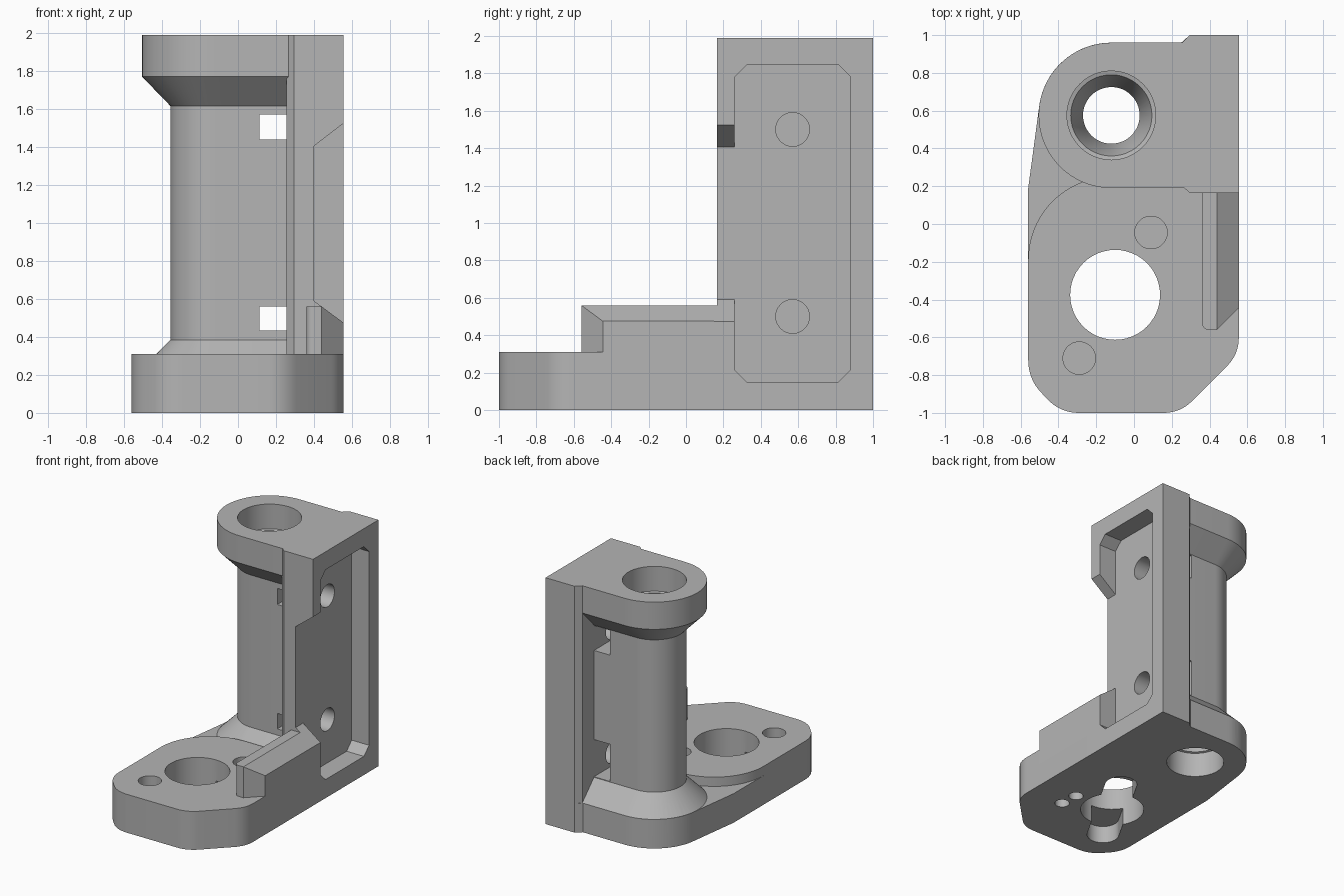
import bpy, bmesh
from math import sin, cos, radians
from mathutils import Vector

cube = bpy.data.objects.get("Cube")
if cube:
    bpy.data.objects.remove(cube, do_unlink=True)

grey = bpy.data.materials.new("plain grey")
grey.use_nodes = True
grey.diffuse_color = (0.46, 0.46, 0.46, 1)
grey.node_tree.nodes["Principled BSDF"].inputs["Base Color"].default_value = grey.diffuse_color

PILLAR = (-0.12, 0.575)
BORE = (-0.10, -0.375)
SCREWS = [(0.09, -0.045), (-0.29, -0.71)]
TOP, FLANGE, BASE = 1.99, 0.235, 0.31


def arc(centre, r, start, end, n=24):
    return [(centre[0] + r * cos(radians(start + (end - start) * i / n)),
             centre[1] + r * sin(radians(start + (end - start) * i / n))) for i in range(n + 1)]


def circle(centre, r, n=48):
    return arc(centre, r, 0, 360, n)[:-1]


def rect(a0, a1, b0, b1):
    return [(a0, b0), (a1, b0), (a1, b1), (a0, b1)]


def rounded(before, corner, after, size, n=8):
    """Curve that replaces a corner between two neighbouring points."""
    c = Vector(corner)
    p = c + (Vector(before) - c).normalized() * size
    q = c + (Vector(after) - c).normalized() * size
    return [tuple(p * (1 - t) ** 2 + c * 2 * t * (1 - t) + q * t * t)
            for t in (i / n for i in range(n + 1))]


def d_shape(r):
    """Round on the left, square where it enters the side plate."""
    cx, cy = PILLAR
    return arc(PILLAR, r, 90, 270, 32) + [(0.3, cy - r), (0.3, cy + r)]


def loft(name, sections, axis="z"):
    """Closed solid through (outline, height) sections along an axis."""
    place = {"z": lambda a, b, h: (a, b, h),
             "x": lambda a, b, h: (h, a, b),
             "y": lambda a, b, h: (b, h, a)}[axis]
    bm = bmesh.new()
    rings = [[bm.verts.new(place(a, b, h)) for a, b in pts] for pts, h in sections]
    for low, high in zip(rings, rings[1:]):
        for i in range(len(low)):
            j = (i + 1) % len(low)
            bm.faces.new((low[i], low[j], high[j], high[i]))
    bm.faces.new(rings[0][::-1])
    bm.faces.new(rings[-1])
    bmesh.ops.recalc_face_normals(bm, faces=bm.faces)
    mesh = bpy.data.meshes.new(name)
    bm.to_mesh(mesh)
    bm.free()
    mesh.materials.append(grey)
    obj = bpy.data.objects.new(name, mesh)
    bpy.context.collection.objects.link(obj)
    return obj


def prism(name, pts, low, high, axis="z"):
    return loft(name, [(pts, low), (pts, high)], axis)


def combine(target, other, operation):
    mod = target.modifiers.new(operation.lower(), "BOOLEAN")
    mod.operation, mod.solver, mod.object = operation, "EXACT", other
    bpy.context.view_layer.objects.active = target
    bpy.ops.object.modifier_apply(modifier=mod.name)
    bpy.data.objects.remove(other, do_unlink=True)


# Base: a low flange under the pillar and a thicker front pad
bl, bm_, br, rr = (-0.56, -0.82), (-0.39, -1), (0.245, -1), (0.555, -0.69)
front_edge = (rounded((-0.56, 0), bl, bm_, 0.1) + rounded(bl, bm_, br, 0.1)
              + rounded(bm_, br, rr, 0.09) + rounded(br, rr, (0.555, 0), 0.09))
body = prism("bracket_body", front_edge + [(0.555, 1), (0.295, 1), (0.25, 0.96)]
             + arc(PILLAR, 0.385, 90, 172) + [(-0.56, 0.19)], 0, FLANGE)
pad = prism("front_pad", front_edge + [(0.555, 0.25)]
            + arc((-0.12, -0.19), 0.44, 90, 180), 0, BASE)

# Pillar with flared foot and head, and slots beside the web
pillar = loft("pillar", [(d_shape(r), z) for r, z in (
    (0.385, 0.1), (0.385, FLANGE), (0.235, 0.385),
    (0.235, 1.615), (0.385, 1.77), (0.385, TOP))])
for y0, y1, z0, z1 in ((0.3, 0.6, 0.435, 0.56), (0.3, 0.6, 1.44, 1.57),
                       (0.575, 0.9, 0.39, 0.69), (0.575, 0.9, 1.41, 1.61)):
    combine(pillar, prism("slot", rect(y0, y1, z0, z1), 0.113, 0.35, "x"), "DIFFERENCE")

# Side plate with chamfered inner corners
plate = prism("side_plate", [(0.295, 0.165), (0.555, 0.165), (0.555, 1), (0.295, 1),
                             (0.255, 0.96), (0.255, 0.2)], 0, TOP)

# Rib in front of the plate, with a sloping outer top
rib = prism("rib", [(0.44, -0.56), (0.555, -0.445), (0.555, 0.2), (0.36, 0.2)]
            + rounded((0.36, 0), (0.36, -0.56), (0.44, -0.56), 0.04), 0.2, 0.56)
combine(rib, prism("slope", [(0.575, 0.42), (0.4565, 0.58), (0.65, 0.58), (0.65, 0.42)],
                   -0.7, 0.16, "y"), "DIFFERENCE")

for part in (pad, pillar, plate, rib):
    combine(body, part, "UNION")

# Recess in the outer face, open towards the front
y0, y1, z0, z1, c = 0.26, 0.88, 0.15, 1.845, 0.065
recess = [(y0 + c, z0), (y1 - c, z0), (y1, z0 + c), (y1, z1 - c),
          (y1 - c, z1), (y0 + c, z1), (y0, z1 - c), (y0, z0 + c)]
cutters = [
    prism("recess", recess, 0.40, 0.7, "x"),
    loft("recess_mouth", [(rect(0.15, 0.3, 0.59, 1.405), 0.40),
                          (rect(0.15, 0.3, 0.441, 1.559), 0.60)], "x"),
]
cutters += [prism("bolt_hole", circle((0.57, z), 0.09), 0.114, 0.6, "x") for z in (0.5, 1.5)]

# Stepped bore through the pillar
cutters.append(loft("pillar_bore", [(circle(PILLAR, r), z) for r, z in (
    (0.215, -0.1), (0.215, 0.2), (0.2, 0.205), (0.15, 0.38), (0.15, 1.61),
    (0.215, 1.785), (0.235, 1.79), (0.235, 2.1))]))

# Base bore, blind screw holes, slot and small sockets underneath
cutters.append(prism("base_bore", circle(BORE, 0.238), -0.1, 0.5))
cutters += [prism("screw_hole", circle(p, 0.086), 0.16, 0.4) for p in SCREWS]
cutters.append(prism("underside_slot", arc(SCREWS[0], 0.12, -30, 150)
                     + arc(SCREWS[1], 0.12, 150, 330), -0.1, 0.14))
cutters += [prism("socket", circle(p, 0.055), -0.1, 0.2)
            for p in ((0.25, -0.545), (0.24, -0.395))]
for cutter in cutters:
    combine(body, cutter, "DIFFERENCE")

bpy.ops.object.select_all(action="DESELECT")
body.select_set(True)
bpy.context.view_layer.objects.active = body
bpy.ops.object.shade_smooth_by_angle(angle=radians(25))
